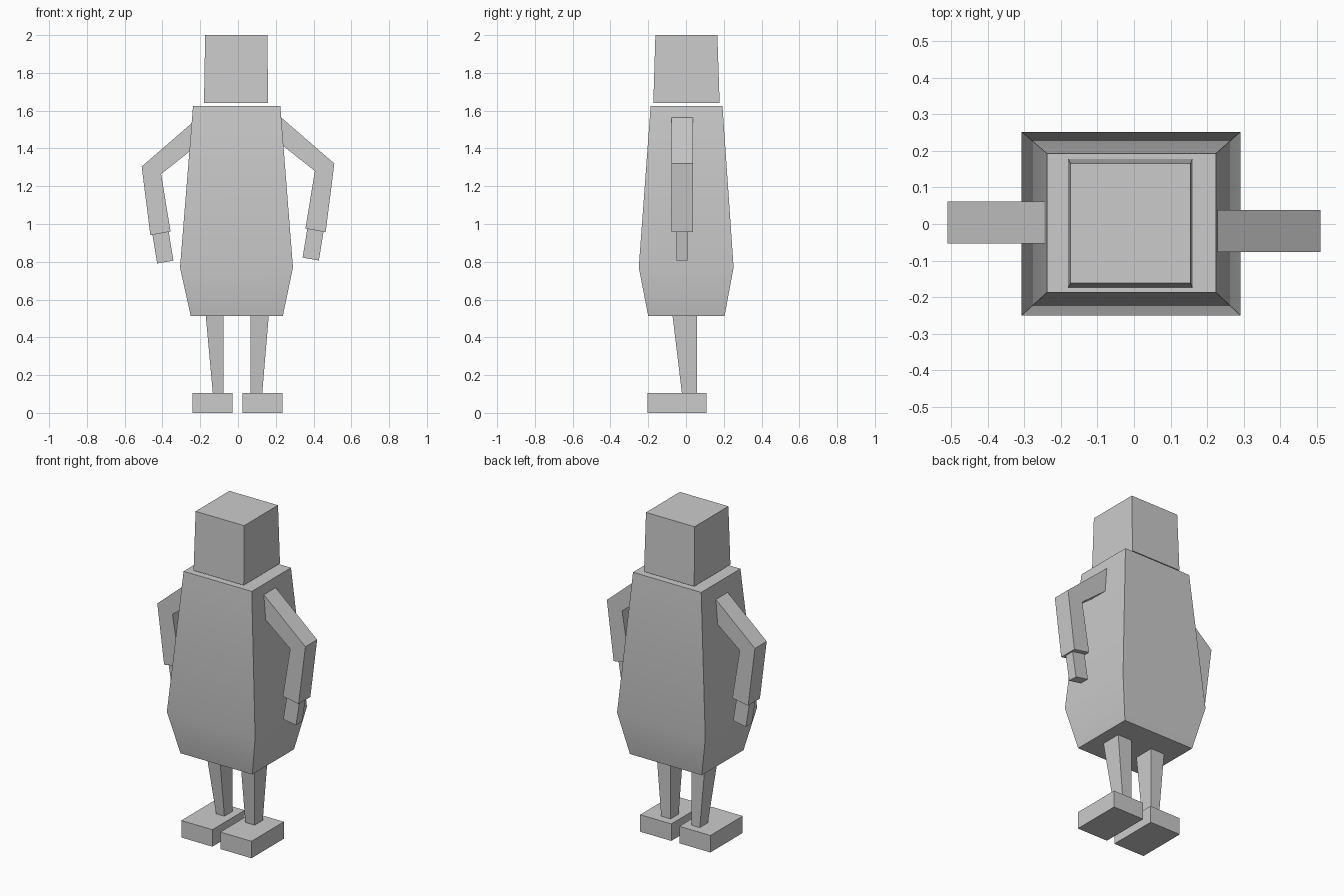
import bpy, bmesh, math

if "Cube" in bpy.data.objects:
    bpy.data.objects.remove(bpy.data.objects["Cube"])


def make_object(name, rings, smooth=False):
    """Skin a stack of equal-sized vertex rings and cap both ends."""
    bm = bmesh.new()
    loops = [[bm.verts.new(p) for p in ring] for ring in rings]
    n = len(loops[0])
    for a, b in zip(loops, loops[1:]):
        for i in range(n):
            j = (i + 1) % n
            bm.faces.new((a[i], a[j], b[j], b[i]))
    bm.faces.new(loops[0][::-1])
    bm.faces.new(loops[-1])
    bmesh.ops.recalc_face_normals(bm, faces=bm.faces)
    mesh = bpy.data.meshes.new(name)
    bm.to_mesh(mesh)
    bm.free()
    ob = bpy.data.objects.new(name, mesh)
    bpy.context.collection.objects.link(ob)
    if smooth:
        bpy.ops.object.select_all(action='DESELECT')
        ob.select_set(True)
        bpy.context.view_layer.objects.active = ob
        bpy.ops.object.shade_smooth_by_angle(angle=math.radians(30))
    return ob


def stack(name, levels, smooth=False):
    """Levels are rectangles: x0, x1, y0, y1, z."""
    return make_object(name, [[(x0, y0, z), (x1, y0, z), (x1, y1, z), (x0, y1, z)]
                              for x0, x1, y0, y1, z in levels], smooth)


def limb(name, pairs, y0, y1, side, dy, dz):
    """Pairs are outer and inner outline points (x, z), mirrored by side."""
    rings = []
    for (xo, zo), (xi, zi) in pairs:
        o, i = (side * xo, zo + dz), (side * xi, zi + dz)
        rings.append([(o[0], y0 + dy, o[1]), (i[0], y0 + dy, i[1]),
                      (i[0], y1 + dy, i[1]), (o[0], y1 + dy, o[1])])
    return make_object(name, rings)


# Head and body
stack("head", [(-0.18, 0.16, -0.173, 0.178, 1.64), (-0.174, 0.155, -0.162, 0.166, 2.0)])
stack("body", [(-0.25, 0.237, -0.20, 0.204, 0.512),
               (-0.307, 0.291, -0.25, 0.252, 0.77),
               (-0.238, 0.224, -0.187, 0.193, 1.625)], smooth=True)

# Arms and hands, the left pair set slightly lower and further back
for label, side, dy, dz in (("right", 1, 0, 0), ("left", -1, 0.023, -0.016)):
    limb(label + "_arm", [((0.225, 1.567), (0.20, 1.445)),
                          ((0.51, 1.32), (0.407, 1.28)),
                          ((0.464, 0.957), (0.357, 0.976))], -0.076, 0.038, side, dy, dz)
    limb(label + "_hand", [((0.457, 0.985), (0.371, 1.0)),
                           ((0.428, 0.807), (0.342, 0.822))], -0.05, 0.009, side, dy, dz)

# Legs and feet
stack("left_leg", [(-0.132, -0.077, -0.02, 0.057, 0.09), (-0.172, -0.077, -0.073, 0.057, 0.53)])
stack("right_leg", [(0.065, 0.127, -0.02, 0.057, 0.09), (0.065, 0.164, -0.073, 0.057, 0.53)])
for label, x0, x1 in (("left", -0.241, -0.03), ("right", 0.024, 0.235)):
    stack(label + "_foot", [(x0, x1, -0.205, 0.108, z) for z in (0, 0.104)])
